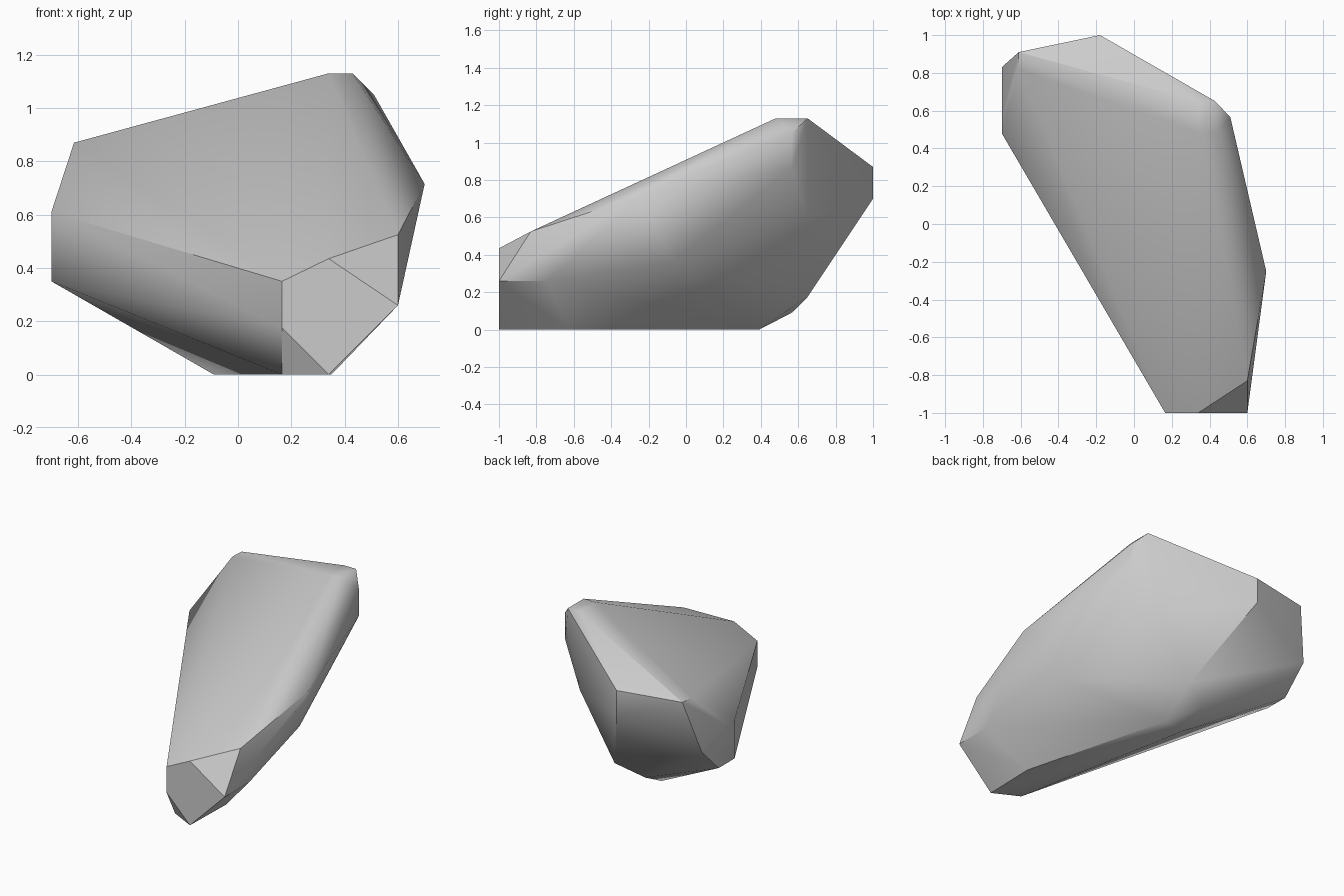
import bpy
import bmesh
import math

default_cube = bpy.data.objects.get("Cube")
if default_cube:
    bpy.data.objects.remove(default_cube, do_unlink=True)

# One plain stone colour
stone = bpy.data.materials.new("stone grey")
stone.use_nodes = True
colour = (0.6, 0.6, 0.6, 1)
stone.diffuse_color = colour
stone.node_tree.nodes["Principled BSDF"].inputs["Base Color"].default_value = colour

# Corner points of the boulder, grouped by region
narrow_front = [(.165, -1, .35), (.34, -1, .435), (.6, -1, .26), (.34, -1, 0),
                (.165, -1, .175), (.6, -.83, .525), (.6, -.74, .26)]
right_flank = [(.7, -.25, .715), (.51, -.07, .36), (.51, .565, 1.05), (.51, .565, .865)]
top_ridge = [(.34, .48, 1.13), (.43, .48, 1.13), (.43, .65, 1.13), (.34, .65, 1.13)]
left_flank = [(-.61, .91, .87), (-.615, .82, .87), (-.7, .57, .61), (-.7, .48, .61),
              (-.7, .48, .35), (-.7, .65, .35), (-.7, .83, .525)]
blunt_back = [(-.18, 1, .87), (-.18, 1, .7), (.34, .65, .6), (.08, .65, .175)]
underside = [(-.09, .565, .09), (-.09, .39, 0), (.08, .39, 0), (.35, -.63, 0), (.165, -.91, 0)]
regions = (narrow_front, right_flank, top_ridge, left_flank, blunt_back, underside)


def remove_loose(bm):
    """Drop any corner left inside the wrapped surface."""
    loose = [vert for vert in bm.verts if not vert.link_faces]
    bmesh.ops.delete(bm, geom=loose, context="VERTS")


def soften(bm):
    """Smooth the long flanks broadly, keep the chipped ends crisp."""
    for face in bm.faces:
        face.smooth = True
    for edge in bm.edges:
        middle = sum(vert.co.y for vert in edge.verts) / 2
        limit = math.radians(30 if abs(middle) > .75 else 48)
        edge.smooth = edge.calc_face_angle(0) < limit


# Boulder: wrap the corners in a convex surface and merge flat facets
bm = bmesh.new()
for region in regions:
    for corner in region:
        bm.verts.new(corner)
bmesh.ops.convex_hull(bm, input=list(bm.verts))
remove_loose(bm)
bmesh.ops.dissolve_limit(bm, angle_limit=math.radians(1), verts=list(bm.verts), edges=list(bm.edges))
bmesh.ops.recalc_face_normals(bm, faces=list(bm.faces))
soften(bm)

mesh = bpy.data.meshes.new("boulder")
bm.to_mesh(mesh)
bm.free()
mesh.materials.append(stone)
boulder = bpy.data.objects.new("boulder", mesh)
bpy.context.collection.objects.link(boulder)
